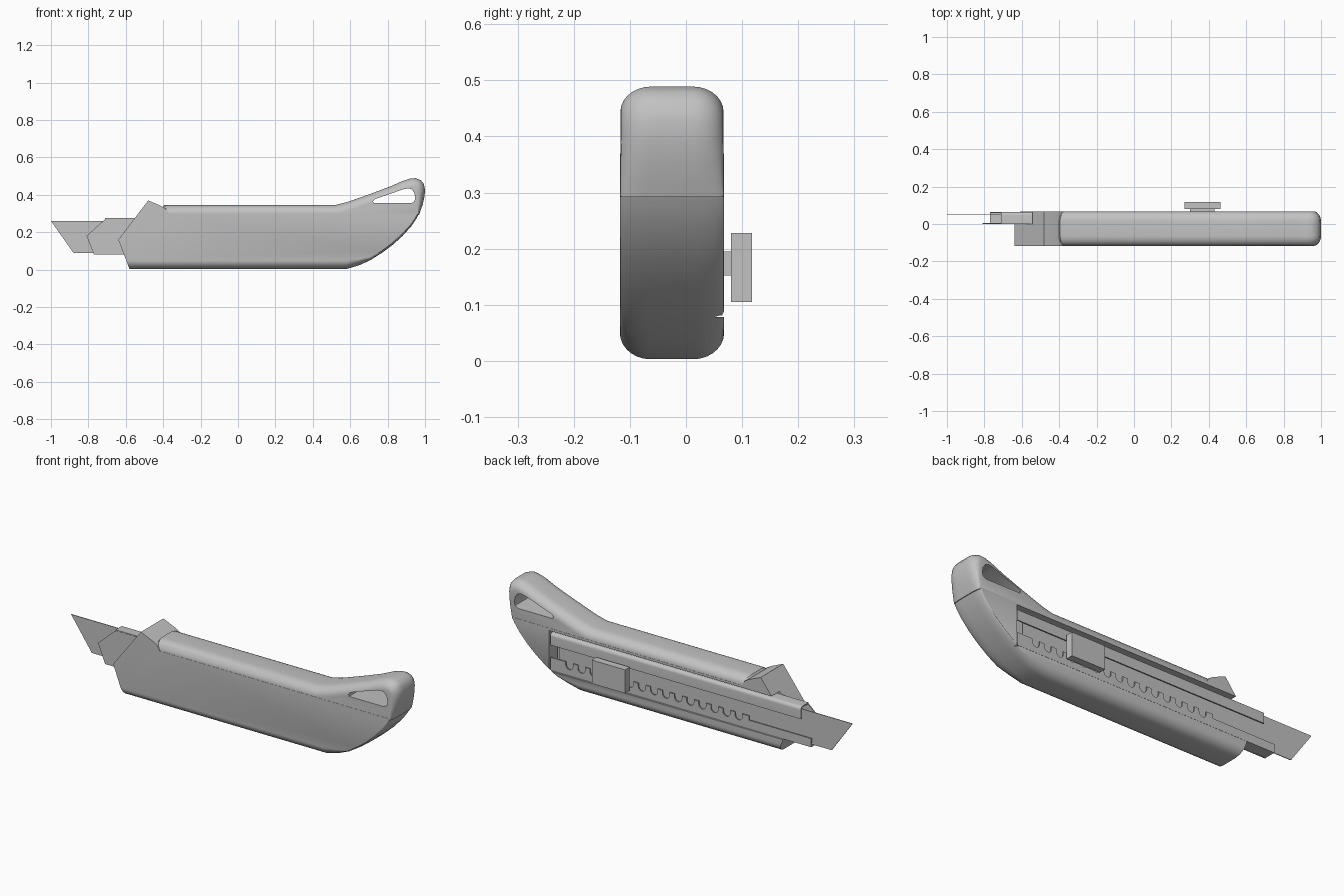
import bpy, bmesh, math

cube = bpy.data.objects.get("Cube")
if cube:
    bpy.data.objects.remove(cube)

grey = bpy.data.materials.new("plain_grey")
grey.use_nodes = True
GREY = (0.54, 0.54, 0.54, 1)
grey.diffuse_color = GREY
grey.node_tree.nodes["Principled BSDF"].inputs["Base Color"].default_value = GREY

BACK, FRONT = 0.068, -0.118


def loft(name, rings):
    """Skin matching closed rings of points and cap both ends."""
    bm = bmesh.new()
    loops = [[bm.verts.new(p) for p in ring] for ring in rings]
    for a, b in zip(loops, loops[1:]):
        for i in range(len(a)):
            j = (i + 1) % len(a)
            bm.faces.new((a[i], a[j], b[j], b[i]))
    bm.faces.new(loops[0])
    bm.faces.new(loops[-1])
    bmesh.ops.remove_doubles(bm, verts=bm.verts, dist=0.00001)
    bmesh.ops.recalc_face_normals(bm, faces=bm.faces)
    mesh = bpy.data.meshes.new(name)
    bm.to_mesh(mesh)
    bm.free()
    obj = bpy.data.objects.new(name, mesh)
    bpy.context.collection.objects.link(obj)
    mesh.materials.append(grey)
    return obj


def prism(name, outline, y0, y1):
    """Extrude an x-z outline along y."""
    return loft(name, [[(x, y, z) for x, z in outline] for y in (y0, y1)])


def box(name, x0, x1, y0, y1, z0, z1):
    return prism(name, [(x0, z0), (x1, z0), (x1, z1), (x0, z1)], y0, y1)


def rounded_prism(name, outline, y0, y1, depth=0.055, steps=7):
    """Extrude an outline whose points move by (dx, dz) as the edge rounds over."""
    sections = []
    for k in range(steps + 1):
        a = math.pi / 2 * k / steps
        sections.append((depth * (1 - math.sin(a)), 1 - math.cos(a)))
    sections = [(y0 + d, 1 - math.sqrt(max(0, 1 - (1 - d / depth) ** 2)))
                for d, _ in reversed(sections)]
    far = [(y0 + y1 - y, t) for y, t in reversed(sections)]
    # sections run from the middle out, so start from the near cap
    sections.sort()
    far.sort()
    return loft(name, [[(x + dx * t, y, z + dz * t) for x, z, dx, dz in outline]
                       for y, t in sections + far])


def bent_strip(name, path, x0, x1, thick=0.006):
    """Extrude a bent sheet-metal y-z path along x."""
    outer, inner = [], []
    for i, (y, z) in enumerate(path):
        ya, za = path[max(i - 1, 0)]
        yb, zb = path[min(i + 1, len(path) - 1)]
        length = math.hypot(yb - ya, zb - za)
        outer.append((y, z))
        inner.append((y + thick * (zb - za) / length, z - thick * (yb - ya) / length))
    ring = outer + inner[::-1]
    return loft(name, [[(x, y, z) for y, z in ring] for x in (x0, x1)])


def cut(obj, cutter):
    mod = obj.modifiers.new("cut", "BOOLEAN")
    mod.operation = "DIFFERENCE"
    mod.solver = "EXACT"
    mod.object = cutter
    bpy.context.view_layer.objects.active = obj
    bpy.ops.object.modifier_apply(modifier=mod.name)
    bpy.data.objects.remove(cutter)


def smooth(obj, angle=30):
    bpy.ops.object.select_all(action="DESELECT")
    obj.select_set(True)
    bpy.context.view_layer.objects.active = obj
    bpy.ops.object.shade_smooth_by_angle(angle=math.radians(angle))


# Lower handle shell with the raised guard at its nose
shell = rounded_prism("handle_shell", [
    (-0.58, 0.003, -0.018, 0.047), (0.58, 0.003, 0, 0.047),
    (0.65, 0.024, -0.008, 0.032), (0.71, 0.052, -0.008, 0.012),
    (0.77, 0.09, -0.008, 0.009), (0.83, 0.135, -0.008, 0.008),
    (0.88, 0.18, -0.009, 0.006), (0.925, 0.23, -0.01, 0.004),
    (0.955, 0.275, -0.01, 0), (0.968, 0.3, -0.01, 0),
    (-0.37, 0.3, 0, 0), (-0.385, 0.325, 0, 0), (-0.41, 0.34, 0, 0),
    (-0.48, 0.37, 0, 0), (-0.64, 0.16, 0, 0)], FRONT, BACK)
cut(shell, box("channel_cutter", -1, 0.745, 0, 0.2, 0.078, 0.288))
smooth(shell)

# Upper grip sweeping into the hanging loop
grip = rounded_prism("upper_grip", [
    (-0.41, 0.292, 0.03, 0), (-0.41, 0.325, 0.03, -0.025),
    (-0.395, 0.345, 0.03, -0.044), (0.52, 0.345, 0.01, -0.044),
    (0.58, 0.36, 0.012, -0.044), (0.7, 0.402, 0.015, -0.042),
    (0.81, 0.443, 0.015, -0.042), (0.88, 0.474, 0.012, -0.042),
    (0.92, 0.487, 0.005, -0.045), (0.95, 0.489, -0.008, -0.045),
    (0.978, 0.478, -0.024, -0.042), (0.994, 0.458, -0.035, -0.03),
    (1, 0.425, -0.04, -0.01), (0.997, 0.39, -0.035, 0),
    (0.988, 0.35, -0.025, 0), (0.976, 0.315, -0.015, 0),
    (0.968, 0.292, -0.01, 0)], FRONT + 0.001, BACK - 0.001)
cut(grip, prism("loop_cutter", [
    (0.725, 0.355), (0.925, 0.355), (0.943, 0.365), (0.948, 0.385),
    (0.942, 0.412), (0.928, 0.43), (0.91, 0.435), (0.885, 0.43),
    (0.735, 0.378), (0.722, 0.367)], -0.3, 0.3))
smooth(grip)

# Sheet-metal sleeve: pointed web, rolled upper edge and folded lower edge
prism("sleeve_web", [(-0.77, 0.08), (0.74, 0.08), (0.74, 0.27),
                     (-0.71, 0.27), (-0.81, 0.18)], 0, 0.006)
roll = [(0.047 + 0.018 * math.sin(a), 0.257 + 0.018 * math.cos(a))
        for a in [math.pi / 2 * k / 6 for k in range(7)]]
smooth(bent_strip("sleeve_upper_edge", [(0.001, 0.275)] + roll + [(0.065, 0.212)],
                  -0.71, 0.74))
bent_strip("sleeve_lower_edge", [(0.065, 0.112), (0.065, 0.081), (0.001, 0.081)],
           -0.77, 0.74)

# Toothed rail the slider clicks along
rail = [(-0.77, 0.105), (0.74, 0.105), (0.74, 0.148)]
pitch, notch = 0.07, 0.021
for i in range(15):
    centre = 0.63 - i * pitch
    rail.append((centre + notch, 0.148))
    for k in range(7):
        a = math.pi * k / 6
        rail.append((centre + notch * math.cos(a), 0.133 - notch * math.sin(a)))
    rail.append((centre - notch, 0.148))
rail += [(-0.41, 0.148), (-0.41, 0.126), (-0.77, 0.126)]
prism("toothed_rail", rail, 0.059, 0.065)

# Blade
prism("blade", [(-1, 0.26), (-0.88, 0.09), (0.7, 0.09), (0.7, 0.26)], 0.048, 0.052)

# Thumb slider on its stem
box("slider_stem", 0.3, 0.43, 0.052, 0.082, 0.152, 0.195)
box("thumb_slider", 0.27, 0.463, 0.08, 0.118, 0.105, 0.228)
